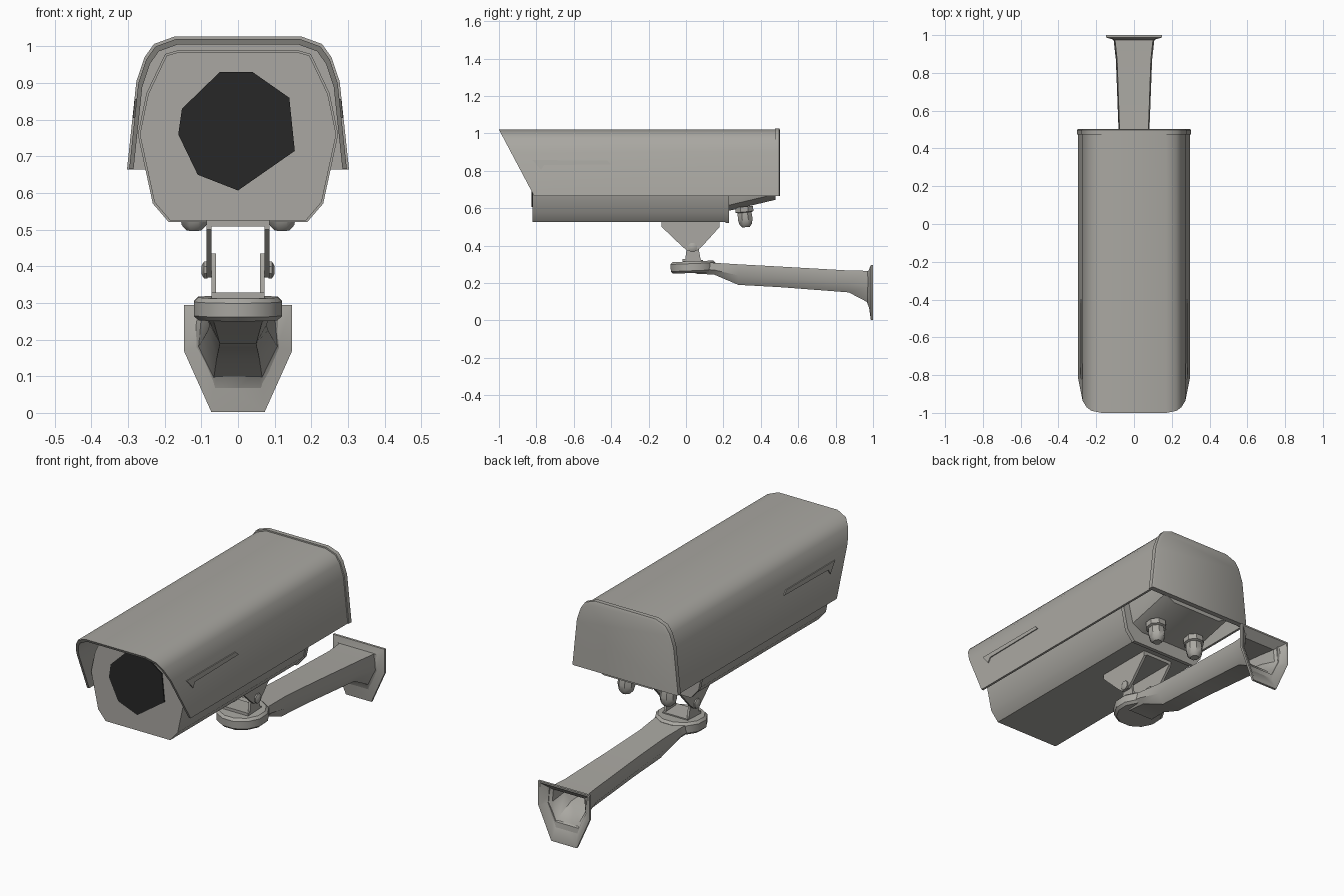
import bpy, bmesh, math
from mathutils import Matrix, Vector

if "Cube" in bpy.data.objects:
    bpy.data.objects.remove(bpy.data.objects["Cube"])


def material(name, rgb):
    m = bpy.data.materials.new(name)
    m.diffuse_color = (*rgb, 1)
    m.use_nodes = True
    m.node_tree.nodes["Principled BSDF"].inputs["Base Color"].default_value = m.diffuse_color
    return m


GREY = material("warm_grey_metal", (0.40, 0.39, 0.36))
BLACK = material("black_glass", (0.02, 0.02, 0.02))


def finish(name, bm, mat=GREY, angle=40):
    bmesh.ops.recalc_face_normals(bm, faces=bm.faces)
    me = bpy.data.meshes.new(name)
    bm.to_mesh(me)
    bm.free()
    me.materials.append(mat)
    ob = bpy.data.objects.new(name, me)
    bpy.context.collection.objects.link(ob)
    bpy.ops.object.select_all(action='DESELECT')
    bpy.context.view_layer.objects.active = ob
    ob.select_set(True)
    bpy.ops.object.shade_smooth_by_angle(angle=math.radians(angle))
    return ob


def loft(name, rings, mat=GREY, angle=40):
    """Skin closed rings of 3D points and cap both ends."""
    bm = bmesh.new()
    vs = [[bm.verts.new(p) for p in r] for r in rings]
    n = len(vs[0])
    for a, b in zip(vs, vs[1:]):
        for i in range(n):
            j = (i + 1) % n
            bm.faces.new((a[i], a[j], b[j], b[i]))
    bm.faces.new(vs[0])
    bm.faces.new(vs[-1])
    return finish(name, bm, mat, angle)


def mirror(half):
    """Right half of an x-z section (bottom to top) -> full section."""
    return half + [(-x, z) for x, z in reversed(half)]


def at_y(sec, y):
    return [(x, y, z) for x, z in sec]


def scaled(sec, s, zc):
    return [(x * s, zc + (z - zc) * s) for x, z in sec]


def side_plate(name, prof, x0, x1):
    """Extrude a y-z profile between two x positions."""
    return loft(name, [[(x, y, z) for y, z in prof] for x in (x0, x1)], GREY, 30)


def lathe(name, prof, base, axis, seg=8):
    """Stack of (radius, distance) rings along an axis."""
    m = Matrix.Translation(base) @ Vector(axis).to_track_quat('Z', 'Y').to_matrix().to_4x4()
    return loft(name, [[m @ Vector((r * math.cos(2 * math.pi * (i + .5) / seg),
                                    r * math.sin(2 * math.pi * (i + .5) / seg), d))
                        for i in range(seg)] for r, d in prof])


# Sun shield: U section with a raked front
shield = mirror([(0.297, 0.665), (0.272, 0.90), (0.25, 0.965), (0.225, 1.0), (0.17, 1.02)])
u = shield + list(reversed(scaled(shield, 0.96, 0.665)))
loft("sun_shield", [[(x, -1 + (1.02 - z) * 0.53, z) for x, z in u], at_y(u, 0.485)])

# Back cap with a slightly larger rim
rim = scaled(shield, 1.02, 0.67)
loft("back_cap", [at_y(rim, 0.475), at_y(rim, 0.498),
                  at_y(scaled(shield, 0.99, 0.67), 0.503)])

# Camera body
body = mirror([(0.185, 0.525), (0.228, 0.575), (0.268, 0.76), (0.245, 0.87),
               (0.195, 0.975), (0.16, 0.985)])
loft("camera_body", [at_y(body, -0.82), at_y(body, 0.21)])
loft("rear_flange", [at_y(scaled(body, 1.02, 0.76), y) for y in (0.21, 0.23)])

# Sloping rear underside
rear = [mirror([(0.14, zb), (0.20, zb + 0.03), (0.235, 0.76), (0.19, 0.96)])
        for zb in (0.585, 0.645)]
loft("rear_housing", [at_y(rear[0], 0.225), at_y(rear[1], 0.478)])

# Front window: thin dark plate
window = [(-0.05, 0.93), (0.04, 0.93), (0.14, 0.86), (0.155, 0.715), (0, 0.607),
          (-0.11, 0.65), (-0.163, 0.76), (-0.153, 0.83)]
loft("front_window", [at_y(window, -0.825), at_y(window, -0.818)], BLACK)

# Paired details on both sides
rib = [(-0.82, 0.857), (-0.42, 0.855), (-0.40, 0.835), (-0.76, 0.83), (-0.775, 0.805)]
hanger = [(-0.13, 0.515), (-0.13, 0.50), (-0.02, 0.395), (0.01, 0.37), (0.055, 0.37),
          (0.085, 0.395), (0.18, 0.50), (0.18, 0.515)]
fork = [(-0.005, 0.315), (0.08, 0.315), (0.065, 0.40), (0.05, 0.435), (0.02, 0.435), (0.005, 0.40)]
for s, side in ((1, "right"), (-1, "left")):
    # raised rib follows the lean of the shield
    loft("shield_rib_" + side, [[(s * (0.297 - (z - 0.665) * 0.106 + o), y, z) for y, z in rib]
                                for o in (-0.003, 0.005)], GREY, 30)
    side_plate("hanger_plate_" + side, hanger, s * 0.072, s * 0.086)
    side_plate("fork_plate_" + side, fork, s * 0.060, s * 0.072)
    lathe("pivot_bolt_" + side, [(0.025, 0), (0.025, 0.010), (0.013, 0.016)],
          (s * 0.083, 0.035, 0.39), (s, 0, 0))
    # cable gland: hex nut, neck and cap
    lathe("cable_gland_" + side,
          [(0.052, 0), (0.052, 0.028), (0.040, 0.032), (0.043, 0.065), (0.036, 0.095), (0.022, 0.11)],
          (s * 0.12, 0.31, 0.608), (0, 0.1, -1))

# Flat plates of the tilting bracket
side_plate("hanger_top", [(-0.13, 0.508), (0.18, 0.508), (0.18, 0.526), (-0.13, 0.526)], -0.086, 0.086)
side_plate("fork_base", [(-0.02, 0.312), (0.09, 0.308), (0.09, 0.324), (-0.02, 0.328)], -0.072, 0.072)

# Arm head disc
lathe("arm_head", [(0.112, 0), (0.125, 0.012), (0.125, 0.05), (0.113, 0.062)],
      (0, 0.04, 0.254), (0, -0.04, 1), 12)


# Wall arm flaring into the wall flange, hollow at the back
def arm_ring(y, w, wb, zb, zm, zt):
    return at_y(mirror([(wb, zb), (w, zm), (w * 0.93, zt)]), y)


flange = mirror([(0.073, 0.003), (0.148, 0.17), (0.148, 0.295)])
loft("wall_arm", [
    arm_ring(0.05, 0.10, 0.07, 0.25, 0.275, 0.313),
    arm_ring(0.15, 0.088, 0.065, 0.245, 0.27, 0.308),
    arm_ring(0.28, 0.078, 0.05, 0.19, 0.24, 0.30),
    arm_ring(0.50, 0.082, 0.052, 0.178, 0.225, 0.288),
    arm_ring(0.87, 0.096, 0.058, 0.15, 0.20, 0.267),
    arm_ring(0.975, 0.108, 0.066, 0.095, 0.18, 0.265),
    at_y(flange, 0.988), at_y(flange, 1.0),
    at_y(scaled(flange, 0.93, 0.18), 1.0),
    arm_ring(0.96, 0.095, 0.058, 0.115, 0.185, 0.25),
    arm_ring(0.87, 0.085, 0.05, 0.165, 0.205, 0.255),
    arm_ring(0.60, 0.06, 0.035, 0.195, 0.225, 0.265)])
